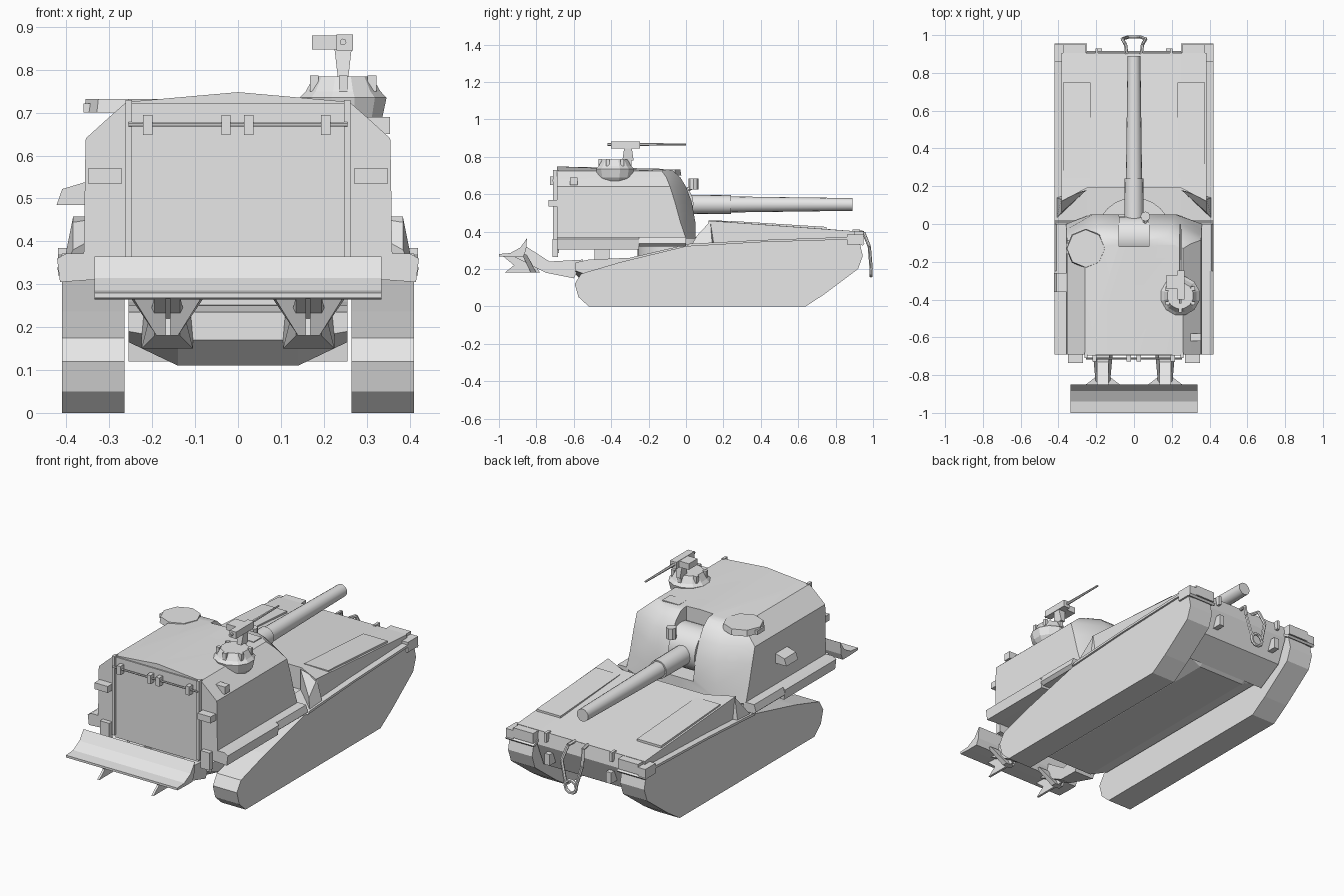
import bpy, bmesh, math
from mathutils import Vector

if "Cube" in bpy.data.objects:
    bpy.data.objects.remove(bpy.data.objects["Cube"])

grey = bpy.data.materials.new("plain_grey")
grey.diffuse_color = (0.8, 0.8, 0.8, 1)
grey.use_nodes = True
grey.node_tree.nodes["Principled BSDF"].inputs["Base Color"].default_value = grey.diffuse_color


def loft(name, rings, smooth=False):
    """Skin a list of equal-length point rings and cap both ends."""
    bm = bmesh.new()
    vs = [[bm.verts.new(p) for p in r] for r in rings]
    n = len(vs[0])
    for a, b in zip(vs, vs[1:]):
        for i in range(n):
            j = (i + 1) % n
            bm.faces.new((a[i], a[j], b[j], b[i]))
    bm.faces.new(vs[0])
    bm.faces.new(vs[-1])
    bmesh.ops.remove_doubles(bm, verts=bm.verts, dist=1e-4)
    bmesh.ops.recalc_face_normals(bm, faces=bm.faces)
    me = bpy.data.meshes.new(name)
    bm.to_mesh(me)
    bm.free()
    me.materials.append(grey)
    ob = bpy.data.objects.new(name, me)
    bpy.context.collection.objects.link(ob)
    if smooth:
        bpy.ops.object.select_all(action='DESELECT')
        ob.select_set(True)
        bpy.context.view_layer.objects.active = ob
        bpy.ops.object.shade_smooth_by_angle(angle=math.radians(32))
    return ob


def box(name, x0, x1, y0, y1, z0, z1):
    return loft(name, [[(x0, y0, z), (x1, y0, z), (x1, y1, z), (x0, y1, z)] for z in (z0, z1)])


def side_prism(name, profile, x0, x1):
    """Extrude a (y, z) profile across x."""
    return loft(name, [[(x, y, z) for y, z in profile] for x in (x0, x1)])


def rod(name, stations, n=12, smooth=True):
    """Round bar through (point, radius) stations along one straight axis."""
    ax = (Vector(stations[-1][0]) - Vector(stations[0][0])).normalized()
    u = ax.orthogonal().normalized()
    w = ax.cross(u)
    rings = []
    for p, r in stations:
        rings.append([Vector(p) + r * (u * math.cos(t) + w * math.sin(t))
                      for t in [2 * math.pi * i / n for i in range(n)]])
    return loft(name, rings, smooth)


def sides(fn):
    for s, tag in ((1, "right"), (-1, "left")):
        fn(s, tag)


# Lower hull: chamfered belly between the tracks
def hull_ring(y, zb, zc, zt):
    return [(-.14, y, zb), (.14, y, zb), (.255, y, zc), (.255, y, zt), (-.255, y, zt), (-.255, y, zc)]


loft("lower_hull", [hull_ring(-.59, .17, .19, .235), hull_ring(-.52, .11, .165, .25),
                    hull_ring(-.3, .11, .165, .26), hull_ring(0, .11, .165, .33),
                    hull_ring(.7, .11, .165, .36), hull_ring(.88, .25, .27, .38)])

# Tracks, fenders and sponsons
track_profile = [(-.52, 0), (.64, 0), (.74, .065), (.92, .2), (.945, .27), (.93, .335), (.89, .362),
                 (.4, .345), (0, .322), (-.35, .237), (-.56, .175), (-.595, .12), (-.575, .05)]
fender_profile = [(.0, .32), (.02, .335), (.4, .355), (.89, .372), (.955, .335),
                  (.945, .325), (.885, .358), (.4, .343)]


def running_gear(s, tag):
    side_prism(tag + "_track", track_profile, s * .265, s * .41)
    side_prism(tag + "_fender", fender_profile, s * .25, s * .42)
    # shelf beside the turret
    shelf = [(.345, .31), (.415, .305), (.422, .36), (.40, .372), (.345, .372)]
    loft(tag + "_rear_shelf", [[(s * x, y, z) for x, z in shelf] for y in (-.69, -.25)])
    lower = [(.345, .32), (.405, .32), (.422, .335), (.41, .372), (.345, .372)]
    loft(tag + "_front_shelf", [[(s * x, y, z) for x, z in lower] for y in (-.25, .0)])
    # front corner lamp boxes
    box(tag + "_lamp_box", s * .255, s * .375, .89, .95, .345, .40)
    box(tag + "_lamp_guard", s * .19, s * .205, .89, .93, .36, .41)
    box(tag + "_corner_box", s * .375, s * .42, .86, .95, .33, .385)
    # raised wedge cover on the deck
    top = [(.24, .457), (.75, .425), (.75, .40), (.24, .44)]
    side_prism(tag + "_deck_cover", top, s * .23, s * .375)
    # sloped filler at the rear of the sponson
    loft(tag + "_deck_wing", [[(s * .25, .18, .33), (s * .41, .03, .33), (s * .41, .14, .33)],
                              [(s * .25, .18, .455), (s * .385, .06, .38), (s * .385, .13, .455)]])


sides(running_gear)


# Sloping front deck
def deck_ring(x):
    yr = .19 if abs(x) < .3 else .12
    return [(x, yr, .33), (x, yr, .458), (x, .905, .402), (x, .895, .33)]


loft("front_deck", [deck_ring(x) for x in (-.385, -.25, .25, .385)])
side_prism("front_plate", [(.905, .40), (.915, .33), (.86, .2), (.72, .12), (.7, .3)], -.255, .255)

# Turret ring
rod("turret_ring", [((0, -.06, .22), .2), ((0, -.06, .37), .2)], 24)
box("rear_hull_box", -.16, .16, -.49, -.41, .23, .31)


# Turret shell from horizontal slices closing on a roof ridge
def slice_ring(z, xs, yc, xf, yf):
    half = [(xs, -.69, z), (xs, yc, z), (xf, yf, z)]
    return [(0, -.69, z)] + half + [(0, yf, z)] + [(-x, y, h) for x, y, h in half[::-1]]


ra, fr = (0, -.69, .748), (0, -.1, .735)
turret = loft("turret", [slice_ring(.363, .36, .0, .23, .05), slice_ring(.45, .358, -.03, .22, .05),
                         slice_ring(.56, .357, -.06, .21, .03), slice_ring(.64, .355, -.085, .2, .0),
                         slice_ring(.69, .30, -.105, .185, -.03), slice_ring(.725, .26, -.13, .17, -.07),
                         [ra, ra, fr, fr, fr, fr, fr, ra]], True)
box("turret_bustle", -.36, .36, -.69, -.26, .31, .365)

# Gun opening cut through the turret front
cutter = box("gun_opening_cutter", -.08, .08, -.12, .2, .43, .9)
cutter.hide_render = True
mod = turret.modifiers.new("opening", 'BOOLEAN')
mod.object, mod.solver = cutter, 'EXACT'
bpy.context.view_layer.objects.active = turret
bpy.ops.object.modifier_apply(modifier=mod.name)
bpy.data.objects.remove(cutter)

# Gun
rod("mantlet", [((-.079, -.075, .55), .115), ((.079, -.075, .55), .115)], 24)
rod("gun_sleeve", [((0, -.03, .545), .052), ((0, .24, .545), .05)], 16)
rod("gun_barrel", [((0, .22, .545), .043), ((0, .89, .545), .034)], 16)
rod("gun_sight", [((.06, .04, .625), .026), ((.06, .04, .685), .026)], 8)
rod("gun_sight_arm", [((.06, -.04, .6), .012), ((.06, .05, .645), .012)], 6)

# Commander cupola with hatch
cx, cy = .245, -.38
rod("cupola", [((cx, cy, .64), .055), ((cx, cy, .69), .095), ((cx, cy, .735), .105),
               ((cx, cy, .75), .09), ((cx, cy, .785), .07)], 12, False)
for i in range(6):
    t = math.pi * (i / 3 + 1 / 6)
    x, y = cx + .078 * math.cos(t), cy + .078 * math.sin(t)
    box("cupola_periscope", x - .01, x + .01, y - .01, y + .01, .75, .787)

# Roof machine gun
loft("gun_post", [[(cx - a, -.31 - b, z), (cx + a, -.31 - b, z), (cx + a, -.31 + b, z), (cx - a, -.31 + b, z)]
                  for a, b, z in ((.012, .03, .78), (.02, .02, .85))])
box("gun_receiver", .23, .268, -.4, -.245, .845, .882)
box("ammunition_box", .172, .23, -.345, -.27, .847, .88)
rod("gun_handle", [((cx, -.42, .865), .008), ((cx, -.39, .865), .008)], 6)
rod("small_barrel", [((cx, -.25, .866), .008), ((cx, 0, .866), .005)], 6)

# Left roof hatch, side boxes and roof details
hatch = rod("left_hatch", [((-.255, -.13, .70), .105), ((-.255, -.13, .732), .1)], 8, False)
box("hatch_block", -.36, -.32, -.16, -.10, .70, .722)
loft("left_side_box", [[(-.35, y, .485), (-.423, y, .485), (-.41, y, .522), (-.35, y, .54)]
                       for y in (-.36, -.26)])
box("right_roof_block", .12, .22, -.18, -.11, .69, .732)
box("right_side_block", .30, .355, -.62, -.58, .65, .69)

# Rear door with rails and hinge bar
box("rear_door", -.25, .25, -.697, -.68, .285, .722)
rod("hinge_bar", [((-.255, -.712, .673), .005), ((.255, -.712, .673), .005)], 6)
for x in (-.21, -.028, .025, .205):
    box("hinge_block", x - .011, x + .011, -.728, -.69, .648, .695)


def rear_parts(s, tag):
    box(tag + "_door_rail", s * .247, s * .262, -.71, -.68, .3, .73)
    box(tag + "_rear_step", s * .27, s * .35, -.735, -.685, .535, .57)
    box(tag + "_rear_tow_block", s * .275, s * .33, -.715, -.685, .265, .36)
    # recoil spade arm and its foot under the blade
    arm = [(-.55, .25), (-.73, .24), (-.87, .33), (-.93, .27), (-.75, .18), (-.6, .15)]
    loft(tag + "_spade_arm", [[(s * (.165 + d * (.03 if y < -.7 else .06)), y, z) for y, z in arm]
                              for d in (-1, 1)])
    loft(tag + "_spade_foot", [[(s * .075, -.85, .275), (s * .255, -.85, .275),
                                (s * .255, -.88, .285), (s * .075, -.88, .285)],
                               [(s * .14, -.8, .18), (s * .19, -.8, .18),
                                (s * .19, -.83, .18), (s * .14, -.83, .18)]])
    side_prism(tag + "_spade_tooth", [(-.98, .27), (-.85, .29), (-.78, .18), (-.97, .18), (-.92, .22)],
               s * .157, s * .169)
    # front towing frame
    path = [(.038, .9, .40), (.045, .95, .395), (.062, .98, .32), (.03, .99, .2)]
    for a, b in zip(path, path[1:]):
        rod(tag + "_tow_bar", [((s * a[0], a[1], a[2]), .009), ((s * b[0], b[1], b[2]), .009)], 6)
    # front tow hooks
    box(tag + "_front_hook", s * .17, s * .2, .86, .93, .24, .3)


sides(rear_parts)

# Spade blade: curved plate
side_prism("spade_blade", [(-.85, .365), (-.885, .315), (-.94, .285), (-1, .28), (-1, .268),
                           (-.93, .265), (-.87, .265), (-.855, .30)], -.335, .335)

# Towing ring hanging at the nose
bpy.ops.mesh.primitive_torus_add(major_radius=.034, minor_radius=.009, major_segments=10, minor_segments=6,
                                 location=(0, .99, .195), rotation=(math.pi / 2, 0, 0))
ring = bpy.context.object
ring.name = "tow_ring"
ring.data.materials.append(grey)
